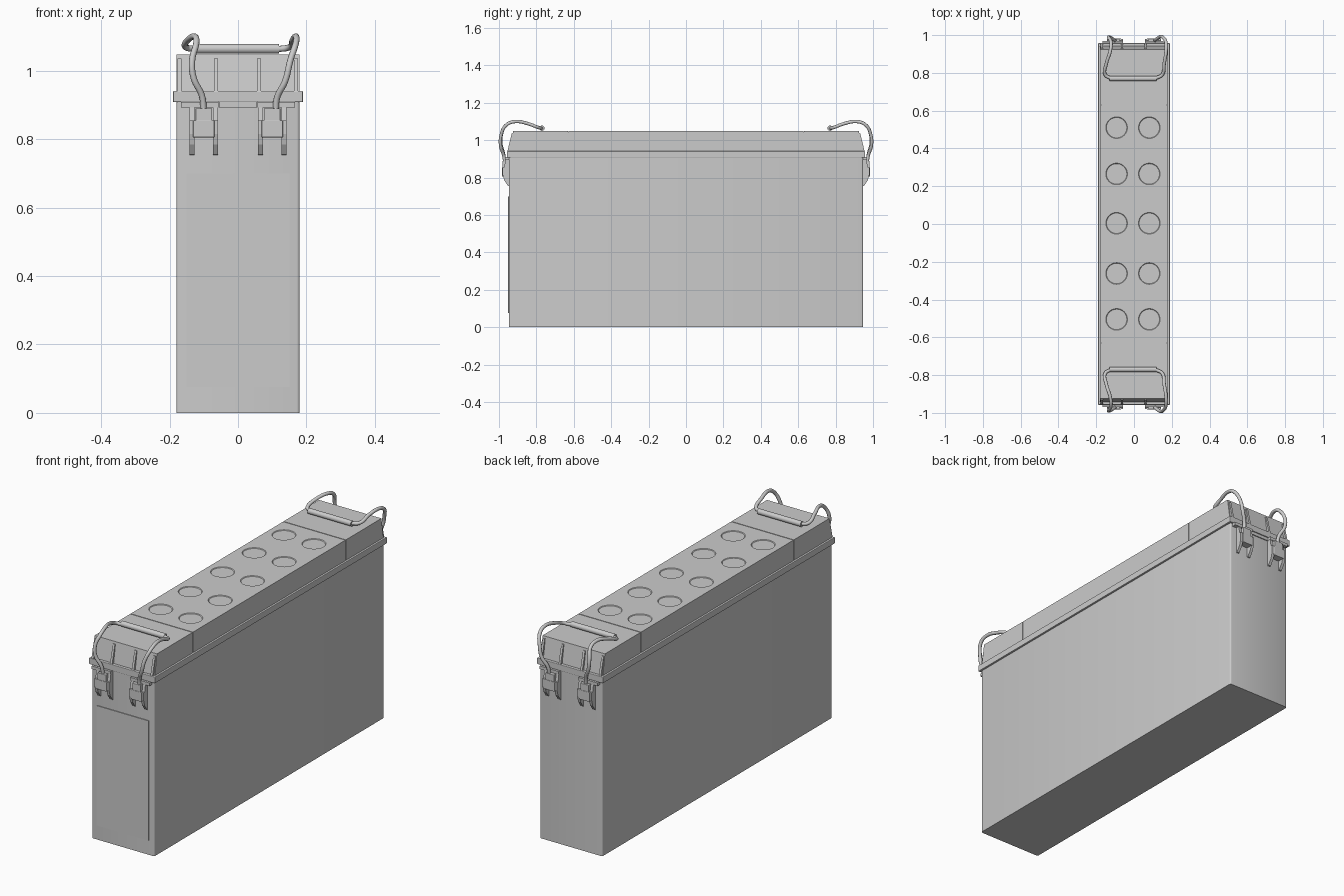
import bpy, bmesh
from mathutils import Matrix, Vector

if "Cube" in bpy.data.objects:
    bpy.data.objects.remove(bpy.data.objects["Cube"])


def finish(name, bm, bevel=0.0, smooth=False):
    bmesh.ops.recalc_face_normals(bm, faces=bm.faces)
    me = bpy.data.meshes.new(name)
    bm.to_mesh(me)
    bm.free()
    ob = bpy.data.objects.new(name, me)
    bpy.context.collection.objects.link(ob)
    if bevel:
        m = ob.modifiers.new("bevel", 'BEVEL')
        m.width, m.segments = bevel, 2
    if smooth:
        bpy.ops.object.select_all(action='DESELECT')
        ob.select_set(True)
        bpy.context.view_layer.objects.active = ob
        bpy.ops.object.shade_smooth_by_angle()
    return ob


def box(name, x0, x1, y0, y1, z0, z1, bevel=0.0):
    return prism(name, x0, x1, [(y0, z0), (y1, z0), (y1, z1), (y0, z1)], bevel)


def prism(name, x0, x1, profile, bevel=0.0):
    """Extrude a y-z profile along x."""
    bm = bmesh.new()
    f = bm.faces.new([bm.verts.new((x0, y, z)) for y, z in profile])
    r = bmesh.ops.extrude_face_region(bm, geom=[f])
    bmesh.ops.translate(bm, vec=(x1 - x0, 0, 0),
                        verts=[v for v in r["geom"] if isinstance(v, bmesh.types.BMVert)])
    return finish(name, bm, bevel)


def rope(name, points, radius):
    cu = bpy.data.curves.new(name, 'CURVE')
    cu.dimensions = '3D'
    cu.bevel_depth, cu.bevel_resolution = radius, 3
    cu.use_fill_caps = True
    cu.resolution_u = 8
    sp = cu.splines.new('BEZIER')
    sp.bezier_points.add(len(points) - 1)
    for bp, p in zip(sp.bezier_points, points):
        bp.co = p
        bp.handle_left_type = bp.handle_right_type = 'AUTO'
    ob = bpy.data.objects.new(name, cu)
    bpy.context.collection.objects.link(ob)
    return ob


# Case with rounded upright corners
bm = bmesh.new()
bmesh.ops.create_cube(bm, size=1)
bmesh.ops.transform(bm, matrix=Matrix.Translation((0, 0, 0.455)) @ Matrix.Diagonal((0.36, 1.894, 0.91, 1)),
                    verts=bm.verts)
upright = [e for e in bm.edges if abs(e.verts[0].co.z - e.verts[1].co.z) > 0.5]
bmesh.ops.bevel(bm, geom=upright, offset=0.008, segments=3, profile=0.5, affect='EDGES')
finish("case", bm, smooth=True)

# Raised label panel, front only
box("label_panel", -0.15, 0.15, -0.951, -0.94, 0.075, 0.70)

# Lid flange and lid core (core closes the seams)
box("lid_flange", -0.19, 0.19, -0.957, 0.957, 0.908, 0.941, bevel=0.003)
box("lid_core", -0.176, 0.176, -0.9, 0.9, 0.93, 1.044)
mid = box("lid_middle", -0.18, 0.18, -0.628, 0.628, 0.94, 1.048)

# Ten shallow round cell covers sunk in the lid
bm = bmesh.new()
for x in (-0.092, 0.081):
    for y in (-0.505, -0.262, 0.004, 0.265, 0.51):
        bmesh.ops.create_cone(bm, cap_ends=True, segments=40, radius1=0.054, radius2=0.062,
                              depth=0.008, matrix=Matrix.Translation((x, y, 1.0488)))
cutter = finish("cell_cutter", bm)
cutter.hide_render = True
cutter.hide_viewport = True
m = mid.modifiers.new("cells", 'BOOLEAN')
m.operation, m.object, m.solver = 'DIFFERENCE', cutter, 'EXACT'

for s, end in ((-1, "front"), (1, "rear")):
    # Lid end block with sloped ribs
    prism(end + "_lid_end", -0.18, 0.18,
          [(s * 0.632, 0.94), (s * 0.942, 0.94), (s * 0.925, 1.048), (s * 0.632, 1.048)])
    for i, x in enumerate((-0.171, -0.064, 0.061, 0.169)):
        prism(f"{end}_lid_rib_{i}", x - 0.006, x + 0.006,
              [(s * 0.92, 0.94), (s * 0.955, 0.94), (s * 0.932, 1.036), (s * 0.92, 1.036)])
    box(end + "_ledge", -0.055, 0.055, s * 0.94, s * 0.952, 0.892, 0.91)

    # Handle brackets: ledge, two hooked fins, stepped clip plate
    for k, side in ((-1, "left"), (1, "right")):
        n = f"{end}_{side}_"
        box(n + "bracket_ledge", k * 0.057, k * 0.167, s * 0.94, s * 0.968, 0.893, 0.909)
        for j, x in enumerate((0.058, 0.127)):
            prism(f"{n}fin_{j}", k * x, k * (x + 0.015),
                  [(s * 0.94, 0.752), (s * 0.952, 0.755), (s * 0.972, 0.785), (s * 0.98, 0.815),
                   (s * 0.98, 0.855), (s * 0.972, 0.855), (s * 0.965, 0.895), (s * 0.94, 0.895)])
        box(n + "clip_lower", k * 0.069, k * 0.131, s * 0.94, s * 0.983, 0.805, 0.855, bevel=0.002)
        box(n + "clip_upper", k * 0.076, k * 0.124, s * 0.94, s * 0.981, 0.85, 0.89, bevel=0.002)

    # Carrying rope and grip
    left = [(-0.100, 0.968, 0.88), (-0.105, 0.975, 0.925), (-0.130, 0.989, 0.98), (-0.134, 0.987, 1.03),
            (-0.122, 0.962, 1.08), (-0.125, 0.92, 1.099), (-0.146, 0.85, 1.090),
            (-0.152, 0.79, 1.068), (-0.125, 0.772, 1.063)]
    right = [(0.110, 0.968, 0.88), (0.114, 0.975, 0.92), (0.138, 0.991, 0.97), (0.153, 0.988, 1.03),
             (0.169, 0.962, 1.08), (0.170, 0.92, 1.099), (0.160, 0.85, 1.090),
             (0.149, 0.79, 1.068), (0.115, 0.772, 1.063)]
    for side, pts in (("left", left), ("right", right)):
        rope(f"{end}_{side}_rope", [(x, s * y, z) for x, y, z in pts], 0.009)
    bm = bmesh.new()
    bmesh.ops.create_cone(bm, cap_ends=True, segments=24, radius1=0.014, radius2=0.014, depth=0.25,
                          matrix=Matrix.Translation((-0.005, s * 0.77, 1.064)) @
                          Vector((1, 0, 0)).to_track_quat('Z', 'Y').to_matrix().to_4x4())
    finish(end + "_grip", bm, smooth=True)
